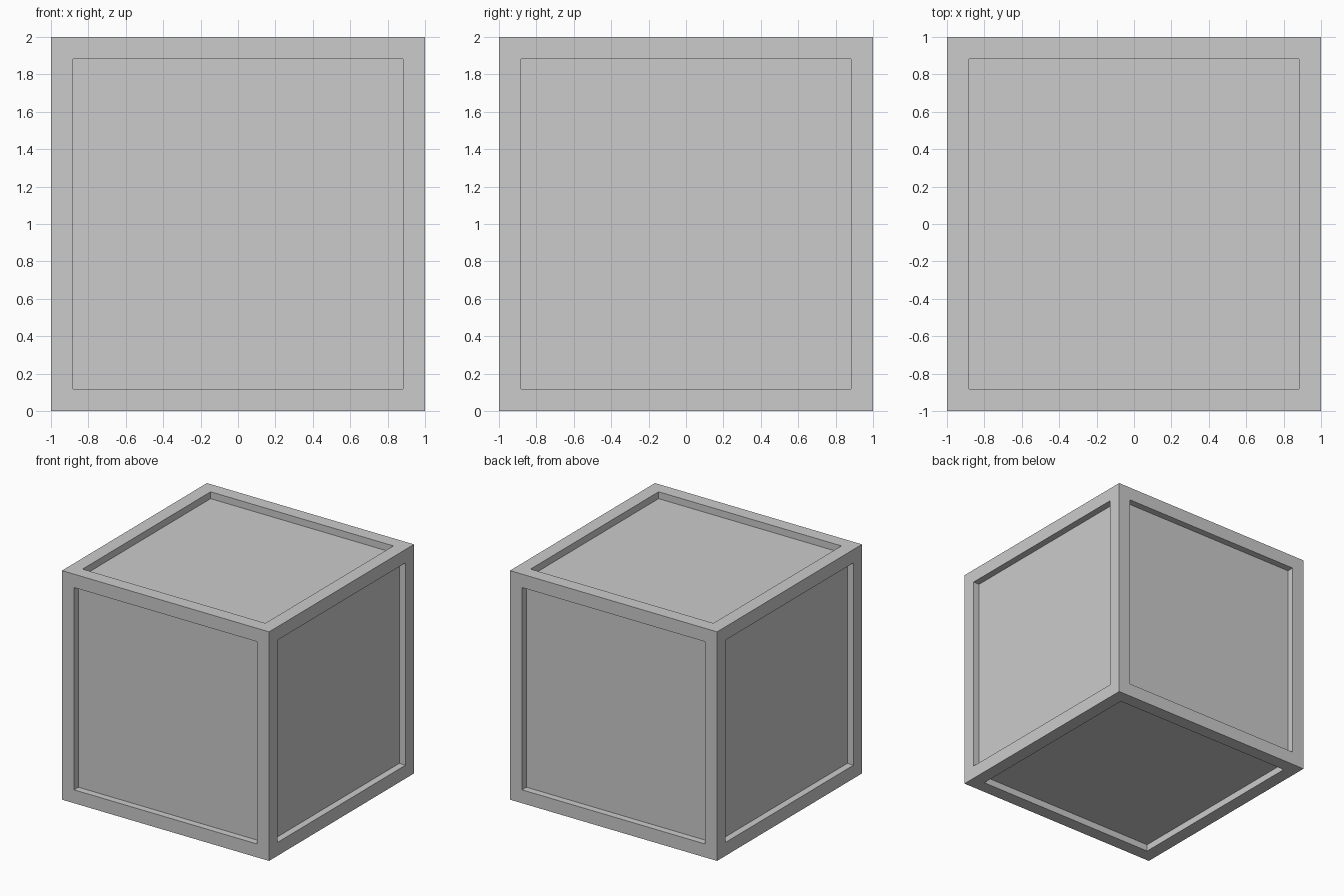
import bpy, bmesh

if "Cube" in bpy.data.objects:
    bpy.data.objects.remove(bpy.data.objects["Cube"])

SIZE, BORDER, DEPTH = 2.0, 0.117, 0.06

# Cube shell standing on the ground
bm = bmesh.new()
bmesh.ops.create_cube(bm, size=SIZE)
bmesh.ops.translate(bm, verts=bm.verts, vec=(0, 0, SIZE / 2))
panels = bm.faces[:]

# Frame border around each side, then straight-walled recessed panels
bmesh.ops.inset_individual(bm, faces=panels, thickness=BORDER, use_even_offset=True)
for panel in panels:
    normal = panel.normal.copy()
    sunk = bmesh.ops.extrude_discrete_faces(bm, faces=[panel])["faces"][0]
    bmesh.ops.translate(bm, verts=sunk.verts, vec=-normal * DEPTH)
bmesh.ops.recalc_face_normals(bm, faces=bm.faces)

mesh = bpy.data.meshes.new("framed_crate")
bm.to_mesh(mesh)
bm.free()
crate = bpy.data.objects.new("framed_crate", mesh)
bpy.context.collection.objects.link(crate)
